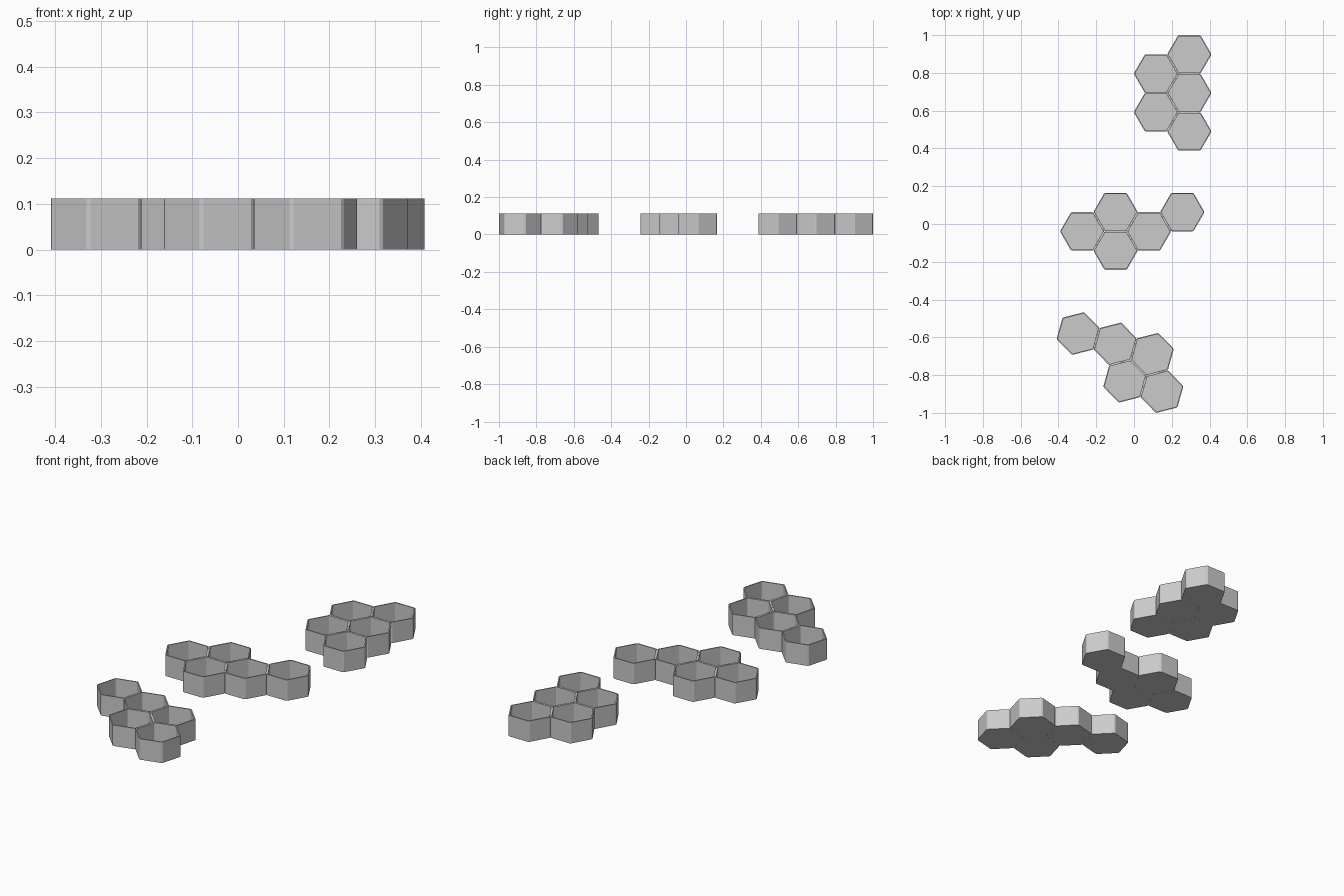
import bpy, bmesh
from math import sin, cos, radians, sqrt
from mathutils import Vector

if "Cube" in bpy.data.objects:
    bpy.data.objects.remove(bpy.data.objects["Cube"])

PITCH = 0.204                    # centre-to-centre distance of neighbouring cells
R = 0.2038 / sqrt(3)             # outer corner radius before chamfering
WALL, FLOOR, HEIGHT, CHAMFER = 0.006, 0.006, 0.112, 0.005


def polar(r, deg):
    return Vector((r * cos(radians(deg)), r * sin(radians(deg)), 0))


def hexagon(r, rot, chamfer):
    """Hexagon outline with small flats cut across its corners."""
    corners = [polar(r, rot + 60 * i) for i in range(6)]
    pts = []
    for i, c in enumerate(corners):
        for n in (corners[i - 1], corners[(i + 1) % 6]):
            pts.append(c + (n - c).normalized() * chamfer)
    return pts


def add_cell(bm, centre, rot):
    """Open-topped hexagonal cup with thin walls and a thin floor."""
    outer = hexagon(R, rot, CHAMFER)
    inner = hexagon(R - WALL * 2 / sqrt(3), rot, CHAMFER * 0.5)
    levels = [(outer, 0), (outer, HEIGHT), (inner, HEIGHT), (inner, FLOOR)]
    rings = [[bm.verts.new(centre + p + Vector((0, 0, z))) for p in pts]
             for pts, z in levels]
    n = len(outer)
    for a, b in zip(rings, rings[1:]):
        for i in range(n):
            j = (i + 1) % n
            bm.faces.new((a[i], a[j], b[j], b[i]))
    bm.faces.new(rings[0][::-1])
    bm.faces.new(rings[-1])


def tray(name, origin, rot, cells):
    u, v = polar(PITCH, rot - 30), polar(PITCH, rot + 90)
    bm = bmesh.new()
    for a, b in cells:
        add_cell(bm, u * a + v * b, rot)
    mesh = bpy.data.meshes.new(name)
    bm.to_mesh(mesh)
    bm.free()
    obj = bpy.data.objects.new(name, mesh)
    obj.location = (*origin, 0)
    bpy.context.collection.objects.link(obj)


# Three five-cell trays on hexagonal grid coordinates
tray("back_hex_tray", (0.1163, 0.796), 0,
     [(0, 0), (0, -1), (1, 1), (1, 0), (1, -1)])
tray("middle_hex_tray", (-0.0975, 0.063), 0,
     [(0, 0), (0, -1), (-1, -1), (1, 0), (2, 1)])
tray("front_hex_tray", (-0.296, -0.580), 14.4,
     [(0, 0), (1, 0), (2, 0), (1, -1), (2, -1)])
